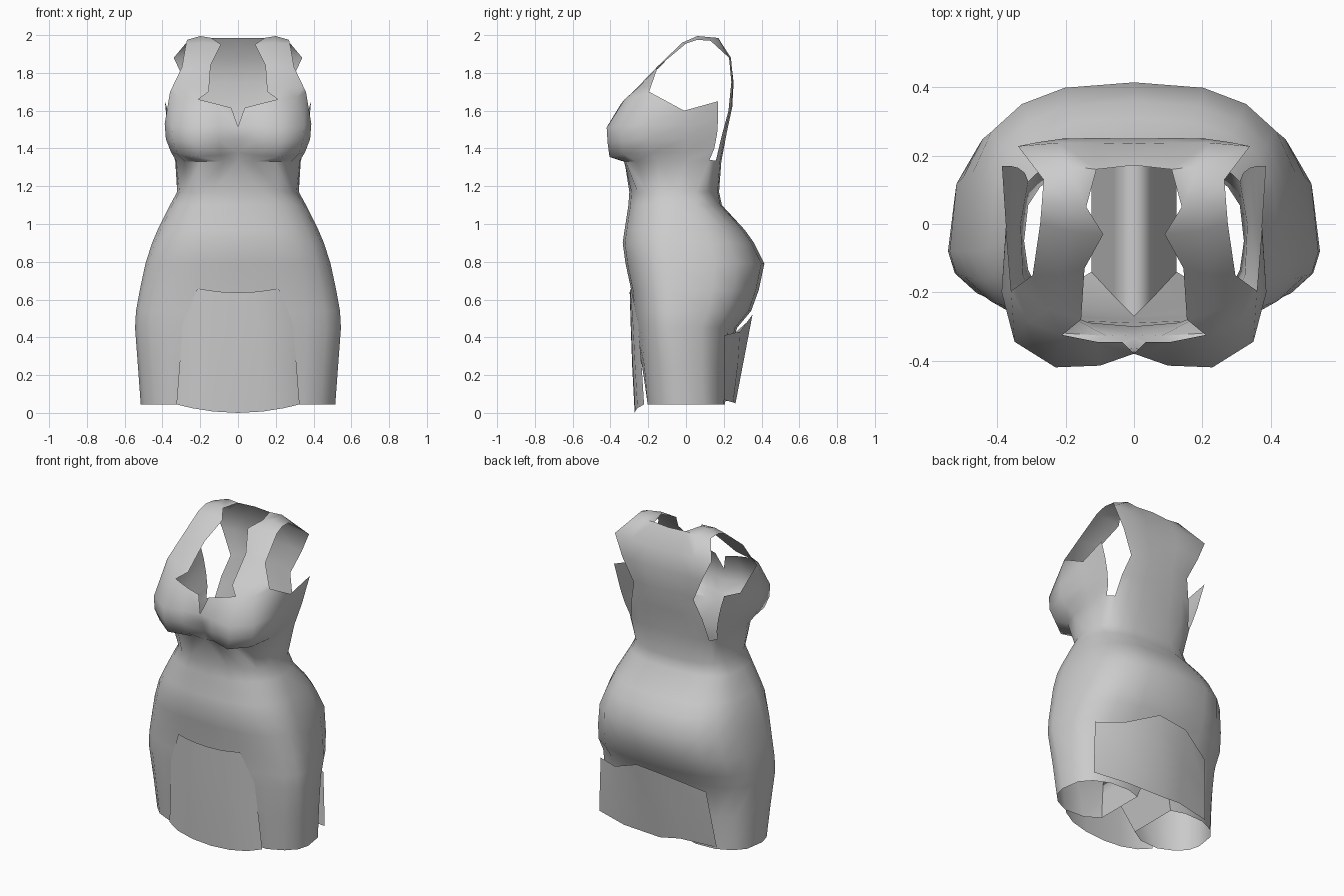
import bpy, bmesh, math
from mathutils import Vector

cloth = bpy.data.materials.new("grey cloth")
cloth.diffuse_color = (0.6, 0.6, 0.6, 1)


def add_rows(bm, rows, closed=False):
    """Bridge rows of points with quads."""
    vs = [[bm.verts.new(p) for p in r] for r in rows]
    n = len(rows[0])
    for a, b in zip(vs, vs[1:]):
        for i in range(n if closed else n - 1):
            j = (i + 1) % n
            bm.faces.new((a[i], a[j], b[j], b[i]))


def finish(name, bm, mirror=True):
    """Weld, orient outward, smooth and optionally mirror a cloth sheet."""
    bmesh.ops.remove_doubles(bm, verts=bm.verts, dist=0.0005)
    bmesh.ops.recalc_face_normals(bm, faces=bm.faces)
    bm.normal_update()
    mid = Vector((0, 0, 1))
    if sum(f.normal.dot(f.calc_center_median() - mid) * f.calc_area() for f in bm.faces) < 0:
        bmesh.ops.reverse_faces(bm, faces=bm.faces)
    me = bpy.data.meshes.new(name)
    bm.to_mesh(me)
    bm.free()
    me.materials.append(cloth)
    ob = bpy.data.objects.new(name, me)
    bpy.context.collection.objects.link(ob)
    if mirror:
        m = ob.modifiers.new("mirror", 'MIRROR')
        m.use_clip = True
        m.merge_threshold = 0.001
    bpy.ops.object.select_all(action='DESELECT')
    bpy.context.view_layer.objects.active = ob
    ob.select_set(True)
    bpy.ops.object.shade_smooth_by_angle(angle=math.radians(50))


def half_ring(z, w, ys, yf, yb, inner=0.0, n=10):
    """Rounded half cross-section from front centre to back centre.
    A positive inner value pulls it into a leg opening beside the centre."""
    pts = []
    for i in range(n + 1):
        t = math.pi * i / n
        s, c = max(math.sin(t), 0), math.cos(t)
        x = w * s ** 0.75
        y = ys - (ys - yf) * c ** 0.92 if c > 0 else ys + (yb - ys) * abs(c) ** 0.65
        pull = inner * max(0, 1 - x / .33)
        y += pull * (0.8 if c > 0 else -0.45)
        pts.append((max(x, inner), y, z))
    return pts


# bust and side panels, from front centre round to the underarm
bust = [
    [(0, -.325, 1.33), (.08, -.328, 1.33), (.20, -.32, 1.33), (.28, -.26, 1.33),
     (.325, -.15, 1.33), (.332, 0, 1.33), (.31, .125, 1.34)],
    [(0, -.335, 1.38), (.09, -.375, 1.365), (.21, -.405, 1.355), (.32, -.33, 1.37),
     (.355, -.18, 1.38), (.345, 0, 1.38), (.32, .15, 1.40)],
    [(0, -.36, 1.45), (.10, -.413, 1.44), (.23, -.415, 1.43), (.345, -.345, 1.44),
     (.382, -.2, 1.45), (.36, 0, 1.45), (.34, .165, 1.48)],
    [(0, -.38, 1.515), (.10, -.415, 1.52), (.23, -.42, 1.51), (.35, -.345, 1.52),
     (.388, -.2, 1.53), (.375, 0, 1.52), (.36, .17, 1.56)],
    [(.035, -.345, 1.615), (.11, -.345, 1.635), (.21, -.325, 1.66), (.31, -.285, 1.67),
     (.36, -.195, 1.70), (.375, -.01, 1.60), (.387, .17, 1.65)]]

# shoulder strap, inner to outer edge, growing from the bust
strap = [
    bust[-1][2:5],
    [(.155, -.28, 1.70), (.25, -.25, 1.725), (.345, -.185, 1.73)],
    [(.145, -.13, 1.84), (.22, -.15, 1.835), (.297, -.15, 1.83)],
    [(.09, -.03, 1.95), (.19, -.02, 1.96), (.275, .0, 1.955)],
    [(.14, .05, 1.985), (.20, .06, 1.995), (.27, .06, 1.975)],
    [(.11, .16, 1.985), (.19, .17, 1.985), (.265, .13, 1.97)]]

# back panel, centre to armhole edge
back = [
    [(0, .172, 1.985), (.11, .16, 1.985), (.19, .17, 1.985), (.265, .13, 1.97)],
    [(0, .235, 1.87), (.11, .238, 1.87), (.22, .238, 1.88), (.34, .228, 1.88)],
    [(0, .25, 1.75), (.11, .252, 1.75), (.21, .25, 1.75), (.28, .24, 1.75)],
    [(0, .245, 1.62), (.08, .245, 1.62), (.16, .24, 1.62), (.21, .225, 1.60)],
    [(0, .215, 1.48), (.10, .215, 1.48), (.19, .205, 1.48), (.25, .19, 1.47)],
    [(0, .187, 1.33), (.10, .187, 1.33), (.20, .18, 1.33), (.275, .158, 1.335)]]

# waist, hips and seat: z, half width, side y, front y, back y
hips = [
    (1.17, .322, -.05, -.300, .175),
    (1.10, .360, -.06, -.305, .190), (0.97, .425, -.07, -.325, .310),
    (0.90, .455, -.08, -.335, .360), (0.79, .490, -.08, -.320, .415),
    (0.65, .520, -.08, -.290, .385), (0.54, .540, -.08, -.280, .345),
    (0.45, .545, -.08, -.270, .270)]
legs = [hips[-1] + (0,), (.25, .530, -.05, -.258, .24, .06), (.045, .515, -.03, -.24, .235, .125)]

bm = bmesh.new()
add_rows(bm, bust)
add_rows(bm, strap)
add_rows(bm, back)
add_rows(bm, [bust[0] + back[-1][::-1]] + [half_ring(*h) for h in hips])
add_rows(bm, [half_ring(*g) for g in legs], closed=True)
finish("dress_body", bm)

# front apron: z at centre, z at edge, half width, centre y, set-back of the edge
bm = bmesh.new()
add_rows(bm, [
    [(w * f, y + d * k, zc + (ze - zc) * f ** 2) for f, k in ((0, 0), (.4, .05), (.75, .3), (1, 1))]
    for zc, ze, w, y, d in ((.637, .66, .215, -.298, .008), (.47, .47, .292, -.293, .040),
                            (.25, .25, .310, -.285, .050), (.0, .045, .326, -.272, .050))])
finish("front_apron", bm)

# back flap hanging below the seat
bm = bmesh.new()
add_rows(bm, [
    [(.46, .20, .41), (.30, .285, .43), (.10, .352, .52), (-.10, .345, .50), (-.32, .255, .42)],
    [(.465, .20, .25), (.29, .275, .26), (.05, .31, .30), (-.12, .295, .28), (-.34, .23, .24)],
    [(.47, .20, .07), (.26, .25, .055), (0, .262, .05), (-.13, .245, .07), (-.36, .205, .06)]])
finish("back_flap", bm, mirror=False)
